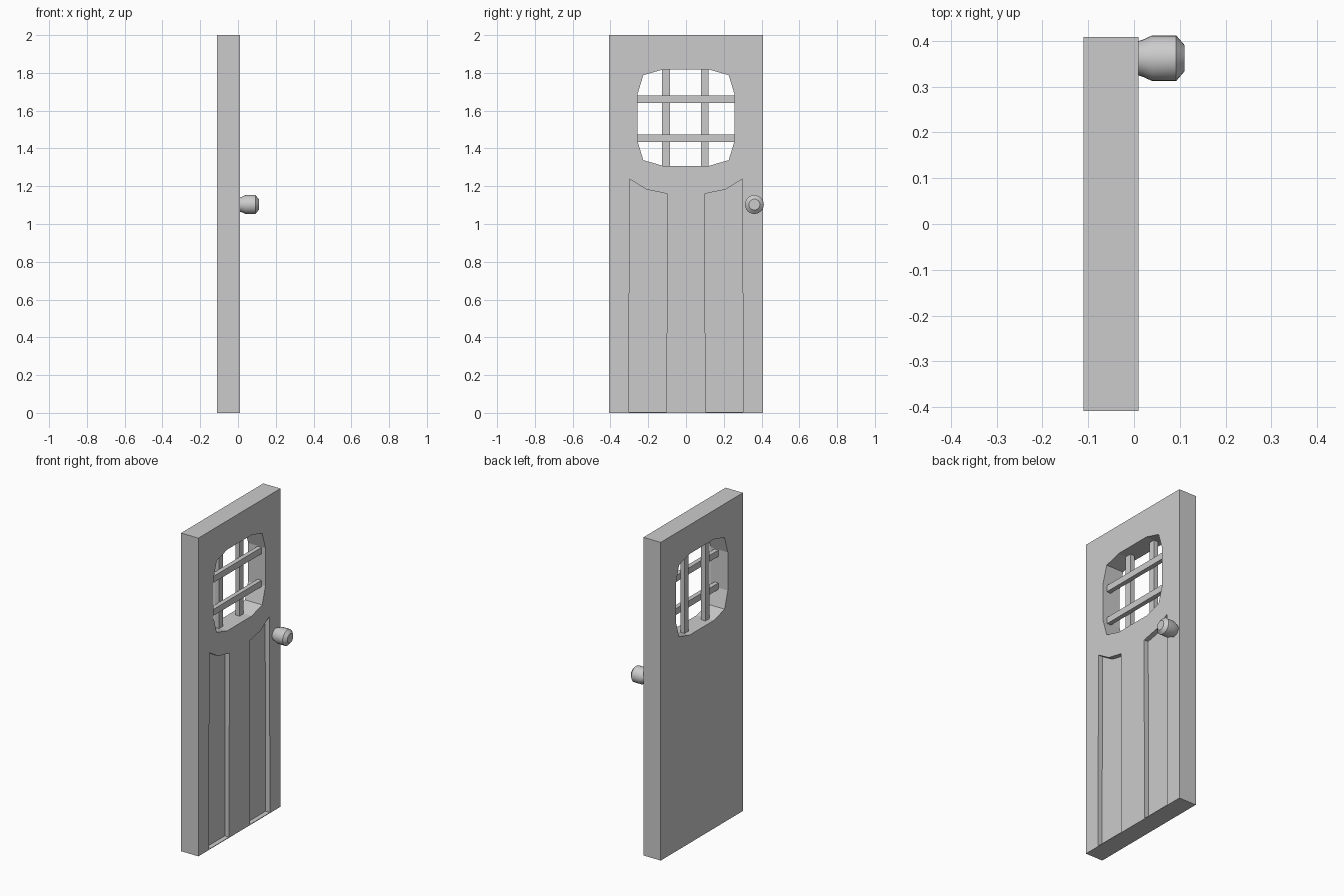
import bpy, bmesh, math

if "Cube" in bpy.data.objects:
    bpy.data.objects.remove(bpy.data.objects["Cube"])


def finish(bm, name):
    bmesh.ops.recalc_face_normals(bm, faces=bm.faces)
    mesh = bpy.data.meshes.new(name)
    bm.to_mesh(mesh)
    bm.free()
    obj = bpy.data.objects.new(name, mesh)
    bpy.context.collection.objects.link(obj)
    return obj


def prism(name, outline, x0, x1):
    """Extrude a (y, z) outline along x."""
    bm = bmesh.new()
    face = bm.faces.new([bm.verts.new((x0, y, z)) for y, z in outline])
    ext = bmesh.ops.extrude_face_region(bm, geom=[face])
    for v in ext["geom"]:
        if isinstance(v, bmesh.types.BMVert):
            v.co.x = x1
    return finish(bm, name)


def box(name, x0, x1, y0, y1, z0, z1):
    return prism(name, [(y0, z0), (y1, z0), (y1, z1), (y0, z1)], x0, x1)


def cut(target, cutter):
    cutter.hide_render = True
    mod = target.modifiers.new("cut", 'BOOLEAN')
    mod.operation = 'DIFFERENCE'
    mod.solver = 'EXACT'
    mod.object = cutter
    bpy.context.view_layer.objects.active = target
    bpy.ops.object.modifier_apply(modifier=mod.name)
    bpy.data.objects.remove(cutter)


# Door slab
door = box("door_slab", -0.11, 0.01, -0.408, 0.408, 0, 2)

# Twelve-sided window opening, mirrored from one quarter
quarter = [(0.258, 0.12), (0.226, 0.225), (0.122, 0.255)]
half = quarter + [(-y, z) for y, z in reversed(quarter)]
window = half + [(-y, -z) for y, z in half]
cut(door, prism("window_cutter", [(y, 1.563 + z) for y, z in window], -0.2, 0.1))

# Two sunken panels with curved tops, mirrored
panel = [(0.103, 0.004), (0.303, 0.004), (0.298, 1.238), (0.21, 1.183), (0.1, 1.16)]
for s in (-1, 1):
    cut(door, prism("panel_cutter", [(s * y, z) for y, z in panel], -0.02, 0.05))

# Window bars: uprights behind, crossbars in front
for y in (-0.106, 0.1):
    box("upright_bar", -0.075, -0.045, y - 0.02, y + 0.02, 1.305, 1.82)
for z in (1.453, 1.66):
    box("cross_bar", -0.045, -0.017, -0.259, 0.259, z - 0.02, z + 0.02)

# Round knob, lathed around the x axis
profile = [(0.008, 0.037), (0.018, 0.04), (0.04, 0.05), (0.092, 0.05), (0.11, 0.029)]
sides = 24
bm = bmesh.new()
rings = [[bm.verts.new((x, 0.362 + r * math.cos(2 * math.pi * i / sides),
                        1.103 + r * math.sin(2 * math.pi * i / sides)))
          for i in range(sides)] for x, r in profile]
for a, b in zip(rings, rings[1:]):
    for i in range(sides):
        j = (i + 1) % sides
        bm.faces.new((a[i], a[j], b[j], b[i]))
bm.faces.new(rings[0])
bm.faces.new(rings[-1])
knob = finish(bm, "door_knob")
bpy.ops.object.select_all(action='DESELECT')
knob.select_set(True)
bpy.context.view_layer.objects.active = knob
bpy.ops.object.shade_smooth_by_angle(angle=math.radians(30))
